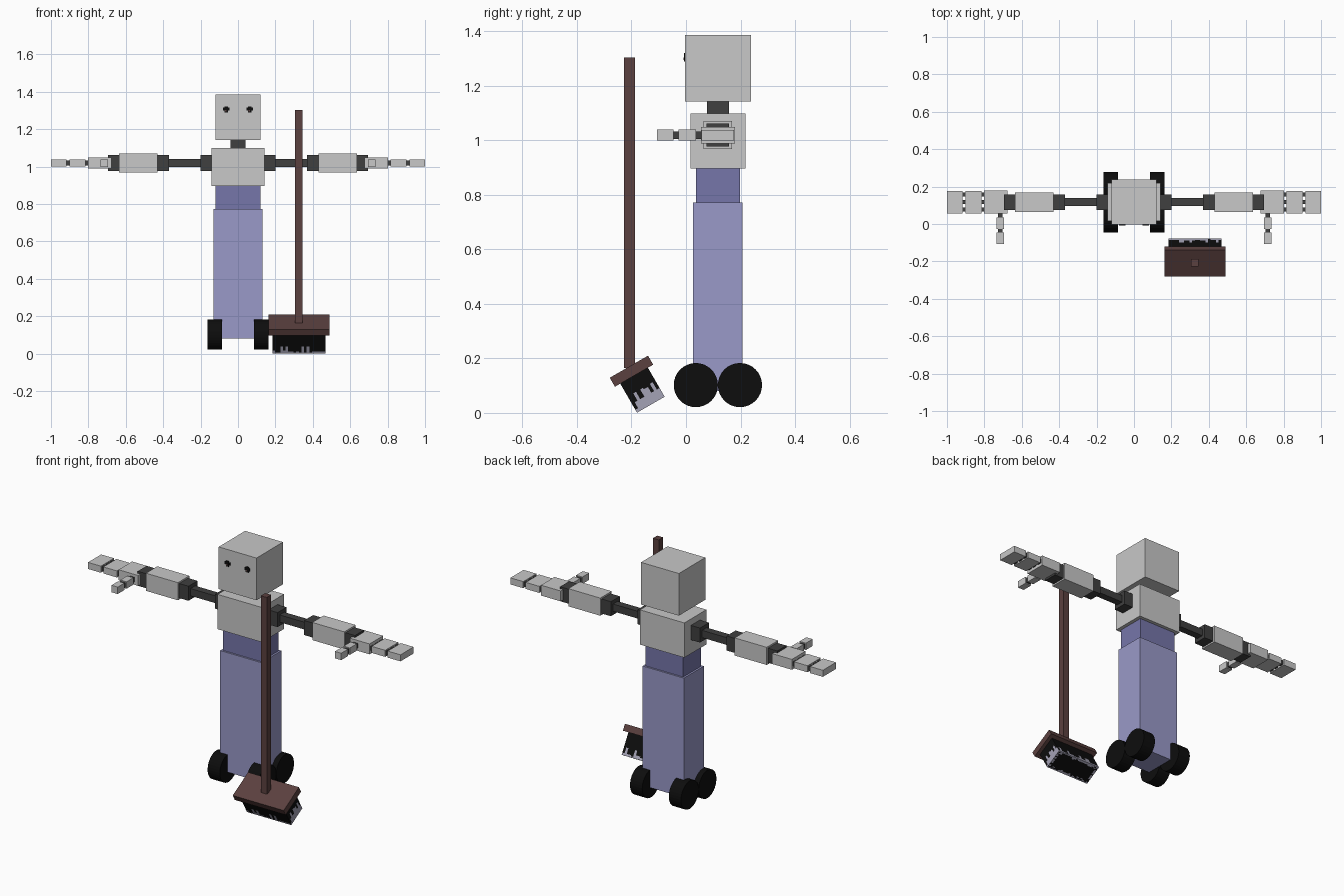
import bpy, bmesh, math, random
from mathutils import Matrix, Vector

if "Cube" in bpy.data.objects:
    bpy.data.objects.remove(bpy.data.objects["Cube"])

random.seed(4)


def mat(name, r, g, b):
    m = bpy.data.materials.new(name)
    m.diffuse_color = (r, g, b, 1)
    m.use_nodes = True
    m.node_tree.nodes["Principled BSDF"].inputs["Base Color"].default_value = m.diffuse_color
    return m


GREY = mat("light_grey", 0.58, 0.58, 0.58)
DARK = mat("joint_grey", 0.05, 0.05, 0.05)
LAV = mat("lavender", 0.32, 0.32, 0.58)
WAIST = mat("deep_lavender", 0.18, 0.18, 0.40)
BLACK = mat("black", 0.004, 0.004, 0.004)
WOOD = mat("brown_wood", 0.105, 0.052, 0.05)
TIP = mat("bristle_tip", 0.37, 0.36, 0.46)


def add(name, bm, *mats):
    me = bpy.data.meshes.new(name)
    bm.to_mesh(me)
    bm.free()
    for m in mats:
        me.materials.append(m)
    ob = bpy.data.objects.new(name, me)
    bpy.context.collection.objects.link(ob)
    return ob


def box(name, x, y, z, m):
    """Box from (min, max) ranges on each axis."""
    bm = bmesh.new()
    c = Vector([(a[0] + a[1]) / 2 for a in (x, y, z)])
    s = [abs(a[1] - a[0]) for a in (x, y, z)]
    bmesh.ops.create_cube(bm, size=1, matrix=Matrix.Translation(c) @ Matrix.Diagonal((*s, 1)))
    return add(name, bm, m)


def around(c, half):
    return (c - half, c + half)


CY, AZ = 0.117, 1.019      # body centre line, arm height

# Head, neck and torso
box("head", (-0.121, 0.121), around(CY, 0.121), (1.142, 1.386), GREY)
box("neck", (-0.04, 0.04), around(CY, 0.04), (1.09, 1.15), DARK)
box("chest", (-0.142, 0.142), around(CY, 0.101), (0.897, 1.098), GREY)
box("waist", (-0.121, 0.121), around(CY, 0.081), (0.76, 0.90), WAIST)
box("lower_body", (-0.132, 0.132), around(CY, 0.091), (0.081, 0.772), LAV)

for s, side in ((-1, "left"), (1, "right")):
    # Eye: thin plates forming a blocky cross with a brown fleck
    ex, front = s * 0.063, CY - 0.121
    box(side + "_eye_bar", around(ex, 0.017), (front - 0.003, front), around(1.307, 0.008), BLACK)
    box(side + "_eye_post", around(ex, 0.009), (front - 0.004, front), around(1.305, 0.016), BLACK)
    box(side + "_eye_fleck", around(ex - 0.003, 0.004), (front - 0.005, front), around(1.299, 0.004), WOOD)

    # Wheels
    for wy, end in ((0.036, "front"), (0.198, "back")):
        bm = bmesh.new()
        bmesh.ops.create_cone(bm, cap_ends=True, segments=32, radius1=0.081, radius2=0.081,
                              depth=0.078, matrix=Matrix.Translation((s * 0.124, wy, 0.102))
                              @ Matrix.Rotation(math.pi / 2, 4, 'Y'))
        add(f"{side}_{end}_wheel", bm, BLACK)

    # Arm: name, inner x, outer x, half depth, half height, colour
    for name, a, b, hy, hz, m in (
            ("shoulder", 0.13, 0.20, 0.041, 0.042, DARK),
            ("upper_arm", 0.19, 0.38, 0.021, 0.021, DARK),
            ("elbow", 0.37, 0.43, 0.041, 0.042, DARK),
            ("forearm", 0.43, 0.635, 0.052, 0.051, GREY),
            ("wrist", 0.635, 0.695, 0.041, 0.042, DARK),
            ("palm", 0.677, 0.803, 0.062, 0.030, GREY),
            ("finger_middle", 0.815, 0.902, 0.060, 0.019, GREY),
            ("finger_tip", 0.918, 1.0, 0.060, 0.019, GREY)):
        box(f"{side}_{name}", (s * a, s * b), around(CY, hy), around(AZ, hz), m)

    # Dark finger links across the gaps
    for a, b in ((0.80, 0.82), (0.90, 0.92)):
        for oy in (-0.04, 0, 0.04):
            box(side + "_finger_link", (s * a, s * b), around(CY + oy, 0.011), around(AZ, 0.013), DARK)

    # Thumb
    tx = (s * 0.695, s * 0.735)
    lx = (s * 0.702, s * 0.728)
    box(side + "_thumb_base", tx, (-0.027, 0.036), around(AZ, 0.020), GREY)
    box(side + "_thumb_tip", tx, (-0.107, -0.046), around(AZ, 0.020), GREY)
    box(side + "_thumb_link", lx, (-0.05, 0.06), around(AZ, 0.014), DARK)

# Broom handle and tilted head
BX = 0.325
box("broom_handle", around(BX, 0.019), around(-0.208, 0.020), (0.165, 1.303), WOOD)
tilt = Matrix.Translation((BX, -0.2, 0.153)) @ Matrix.Rotation(math.radians(30), 4, 'X')
block = box("broom_block", around(0, 0.163), around(0, 0.081), around(0, 0.019), WOOD)
block.matrix_world = tilt

# Bristles: gridded block, ragged pale tips picked per column
W, D, TOP, BOT = 0.283, 0.117, -0.018, -0.142
bm = bmesh.new()
bmesh.ops.create_cube(bm, size=1, matrix=Matrix.Translation((0, 0, (TOP + BOT) / 2))
                      @ Matrix.Diagonal((W, D, TOP - BOT, 1)))
bmesh.ops.subdivide_edges(bm, edges=bm.edges[:], cuts=19, use_grid_fill=True)
bm.normal_update()
heights = {}
for f in bm.faces:
    c, n = f.calc_center_median(), f.normal
    if abs(n.z) > 0.5:          # underside: pale ragged rim
        rim = min(W / 2 - abs(c.x), D / 2 - abs(c.y))
        f.material_index = int(n.z < 0 and rim < random.choice((0.005, 0.01, 0.016)))
    else:                       # sides: pale tips of varied height
        wide = abs(n.x) > 0.5
        key = (round(n.x), round(n.y), round(c.y / 0.014) if wide else round(c.x / 0.014))
        if key not in heights:
            heights[key] = random.choice((0.015, 0.04, 0.06, 0.07) if wide
                                         else (0.008, 0.014, 0.014, 0.02, 0.045))
        f.material_index = int(c.z < BOT + heights[key])
bristles = add("broom_bristles", bm, BLACK, TIP)
bristles.matrix_world = tilt
